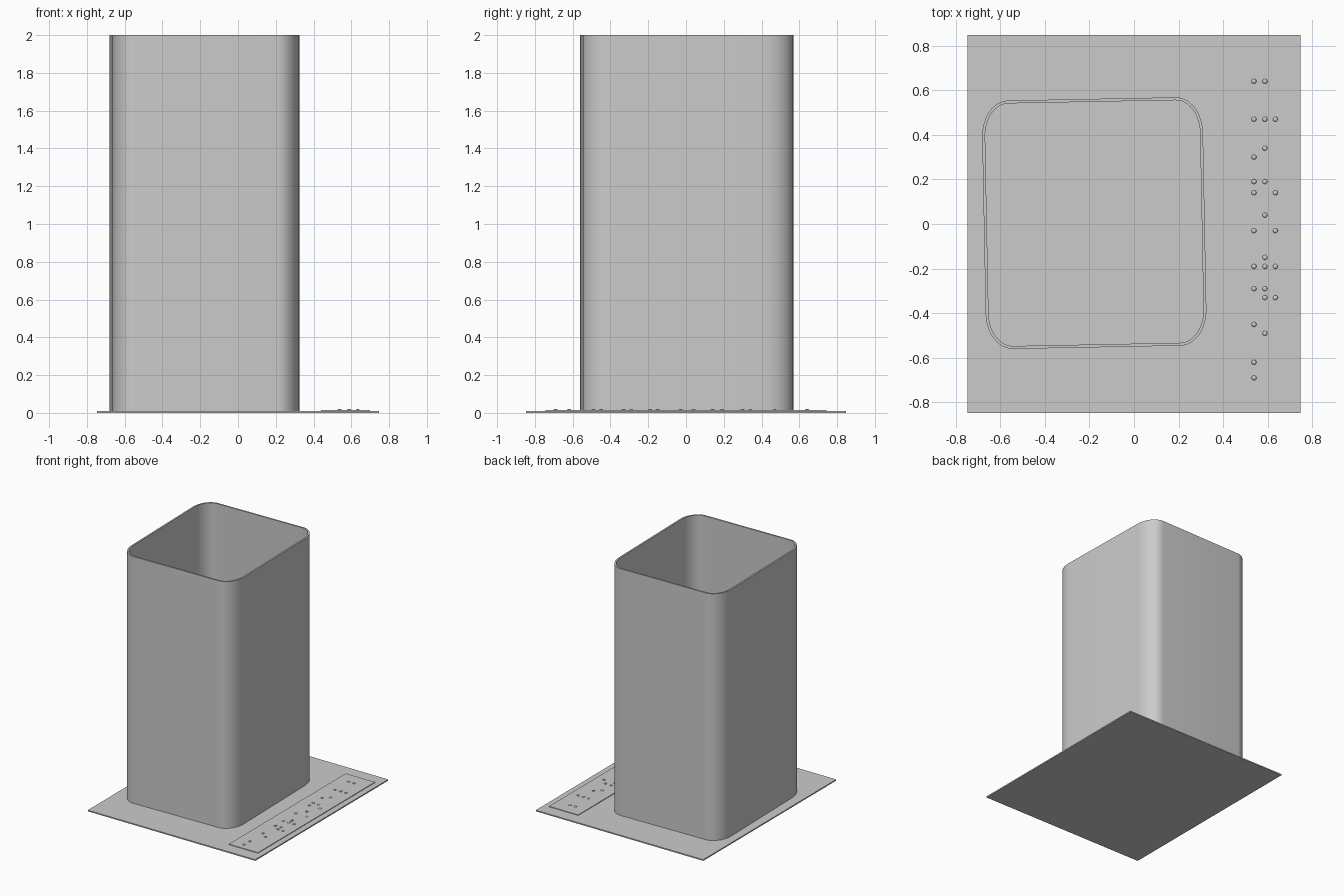
import bpy
import bmesh
from math import cos, sin, pi, radians
from mathutils import Matrix, Vector

cube = bpy.data.objects.get("Cube")
if cube:
    bpy.data.objects.remove(cube, do_unlink=True)

grey = bpy.data.materials.new("plain grey")
grey.use_nodes = True
color = (0.6, 0.6, 0.6, 1)
grey.diffuse_color = color
grey.node_tree.nodes["Principled BSDF"].inputs["Base Color"].default_value = color


def add_object(name, bm, smooth=False):
    bmesh.ops.recalc_face_normals(bm, faces=bm.faces)
    mesh = bpy.data.meshes.new(name)
    bm.to_mesh(mesh)
    bm.free()
    mesh.materials.append(grey)
    obj = bpy.data.objects.new(name, mesh)
    bpy.context.collection.objects.link(obj)
    if smooth:
        bpy.ops.object.select_all(action="DESELECT")
        obj.select_set(True)
        bpy.context.view_layer.objects.active = obj
        bpy.ops.object.shade_smooth_by_angle(angle=radians(40))
    return obj


def box(name, x0, x1, y0, y1, z0, z1):
    bm = bmesh.new()
    bmesh.ops.create_cube(bm, size=1)
    for v in bm.verts:
        v.co = Vector(((x0 + x1) / 2 + v.co.x * (x1 - x0),
                       (y0 + y1) / 2 + v.co.y * (y1 - y0),
                       (z0 + z1) / 2 + v.co.z * (z1 - z0)))
    return add_object(name, bm)


def rounded_outline(w, d, rx, ry, steps=12):
    """Rectangle with elliptical corners, counter-clockwise."""
    points = []
    for q, (sx, sy) in enumerate([(1, 1), (-1, 1), (-1, -1), (1, -1)]):
        for i in range(steps + 1):
            a = (q + i / steps) * pi / 2
            points.append((sx * (w / 2 - rx) + rx * cos(a),
                           sy * (d / 2 - ry) + ry * sin(a)))
    return points


# Base sheet and the thin raised label strip on its left side
BASE_TOP, STRIP_TOP = 0.01, 0.015
box("base_sheet", -0.747, 0.747, -0.847, 0.847, 0, BASE_TOP)
box("label_strip", 0.44, 0.70, -0.745, 0.745, BASE_TOP - 0.002, STRIP_TOP)

# Open tube with a thin wall, turned slightly on the base
WALL = 0.013
outer = rounded_outline(0.99, 1.114, 0.12, 0.16)
inner = rounded_outline(0.99 - 2 * WALL, 1.114 - 2 * WALL, 0.12 - WALL, 0.16 - WALL)
place = Matrix.Translation((-0.178, 0.004, 0)) @ Matrix.Rotation(radians(1.1), 4, "Z")
bm = bmesh.new()
loops = [[bm.verts.new(place @ Vector((x, y, z))) for x, y in outline]
         for outline, z in ((outer, BASE_TOP), (outer, 2), (inner, 2), (inner, BASE_TOP))]
for k in range(4):
    a, b = loops[k], loops[(k + 1) % 4]
    for i in range(len(a)):
        j = (i + 1) % len(a)
        bm.faces.new((a[i], a[j], b[j], b[i]))
add_object("square_tube", bm, smooth=True)

# Tactile dots: rows of (y, columns used)
columns = {"a": 0.538, "b": 0.587, "c": 0.634}
rows = [(0.64, "ab"), (0.47, "abc"), (0.34, "b"), (0.30, "a"), (0.19, "ab"),
        (0.14, "ac"), (0.04, "b"), (-0.03, "ac"), (-0.15, "b"), (-0.19, "abc"),
        (-0.29, "ab"), (-0.33, "bc"), (-0.45, "a"), (-0.49, "b"),
        (-0.62, "a"), (-0.69, "a")]
bm = bmesh.new()
for y, used in rows:
    for c in used:
        bmesh.ops.create_uvsphere(
            bm, u_segments=16, v_segments=8, radius=1,
            matrix=Matrix.Translation((columns[c], y, STRIP_TOP))
            @ Matrix.Diagonal((0.011, 0.011, 0.006, 1)))
add_object("raised_dots", bm, smooth=True)
